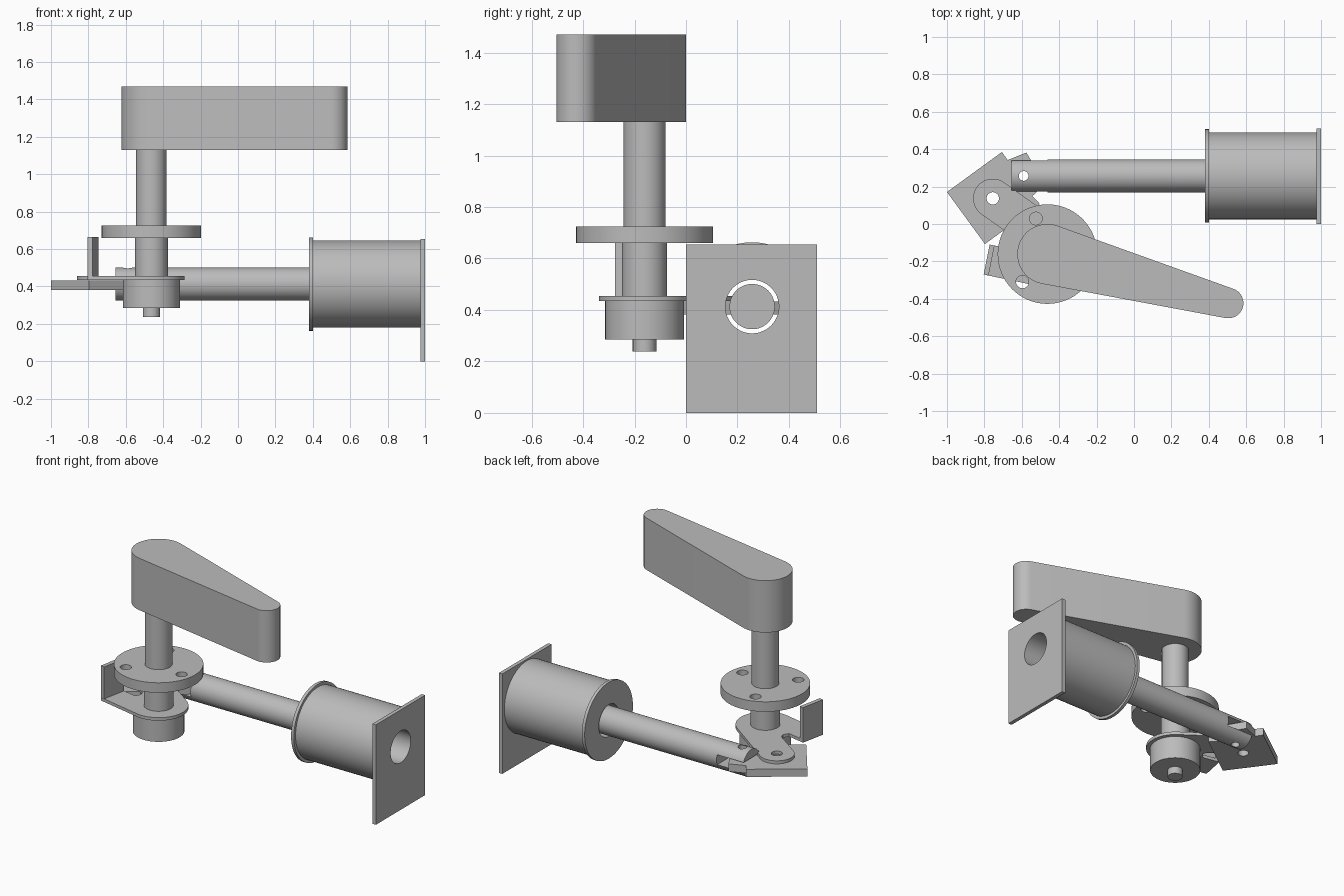
import bpy, bmesh
from math import cos, sin, radians, degrees, acos, atan2, hypot
from mathutils import Matrix, Vector

cube = bpy.data.objects.get("Cube")
if cube:
    bpy.data.objects.remove(cube, do_unlink=True)

grey = bpy.data.materials.new("Plain grey")
grey.use_nodes = True
COLOR = (0.5, 0.5, 0.5, 1)
grey.diffuse_color = COLOR
grey.node_tree.nodes["Principled BSDF"].inputs["Base Color"].default_value = COLOR


def finish(bm, name):
    bmesh.ops.recalc_face_normals(bm, faces=bm.faces)
    mesh = bpy.data.meshes.new(name)
    bm.to_mesh(mesh)
    bm.free()
    obj = bpy.data.objects.new(name, mesh)
    bpy.context.collection.objects.link(obj)
    mesh.materials.append(grey)
    return obj


def activate(obj):
    bpy.ops.object.select_all(action='DESELECT')
    obj.select_set(True)
    bpy.context.view_layer.objects.active = obj


def arc(center, r, a0, a1, n=24):
    """Points on an arc, angles in degrees."""
    return [(center[0] + r * cos(radians(a0 + (a1 - a0) * i / n)),
             center[1] + r * sin(radians(a0 + (a1 - a0) * i / n)))
            for i in range(n + 1)]


def prism(name, outline, z0, z1):
    bm = bmesh.new()
    face = bm.faces.new([bm.verts.new((x, y, z0)) for x, y in outline])
    top = bmesh.ops.extrude_face_region(bm, geom=[face])["geom"]
    bmesh.ops.translate(bm, vec=(0, 0, z1 - z0),
                        verts=[v for v in top if isinstance(v, bmesh.types.BMVert)])
    return finish(bm, name)


def cylinder(name, center, r, lo, hi, axis='Z'):
    """Cylinder from lo to hi; center holds the two other coordinates."""
    bm = bmesh.new()
    bmesh.ops.create_cone(bm, cap_ends=True, segments=64, radius1=r, radius2=r, depth=hi - lo)
    mid = (lo + hi) / 2
    if axis == 'Z':
        matrix = Matrix.Translation((center[0], center[1], mid))
    else:
        matrix = (Matrix.Translation((mid, center[0], center[1]))
                  @ Matrix.Rotation(radians(90), 4, 'Y'))
    bm.transform(matrix)
    return finish(bm, name)


def box(name, lo, hi):
    return prism(name, [(lo[0], lo[1]), (hi[0], lo[1]), (hi[0], hi[1]), (lo[0], hi[1])],
                 lo[2], hi[2])


def cut(obj, *cutters):
    for cutter in cutters:
        mod = obj.modifiers.new("Cut", 'BOOLEAN')
        mod.operation, mod.solver, mod.object = 'DIFFERENCE', 'EXACT', cutter
        activate(obj)
        bpy.ops.object.modifier_apply(modifier=mod.name)
        bpy.data.objects.remove(cutter, do_unlink=True)
    return obj


def hole(center, r):
    return cylinder("hole_cutter", center, r, 0.2, 0.9)


SHAFT = (-0.463, -0.161)     # upright axis
HINGE = (-0.755, 0.137)      # lever hinge
PIN = (-0.59, 0.257)         # plunger pin
BORE = (0.257, 0.413)        # coil axis in y, z
parts = []

# Tapered handle with rounded ends
tip, big, small = (0.504, -0.423), 0.161, 0.081
dx, dy = tip[0] - SHAFT[0], tip[1] - SHAFT[1]
aim = degrees(atan2(dy, dx))
spread = degrees(acos((big - small) / hypot(dx, dy)))
parts.append(prism("handle", arc(SHAFT, big, aim + spread, aim + 360 - spread, 40)
                   + arc(tip, small, aim - spread, aim + spread), 1.13, 1.47))

# Upright shaft, boss and bottom pin
for name, r, lo, hi in (("upper_shaft", 0.082, 0.725, 1.13), ("lower_shaft", 0.088, 0.455, 0.66),
                        ("boss", 0.153, 0.285, 0.435), ("bottom_pin", 0.046, 0.238, 0.285)):
    parts.append(cylinder(name, SHAFT, r, lo, hi))

# Mounting flange with three holes
flange = cylinder("mounting_flange", SHAFT, 0.266, 0.66, 0.725)
parts.append(cut(flange, *[hole(arc(SHAFT, 0.2, a, a, 1)[0], 0.034) for a in (108, 228, 348)]))

# Lever plate: hinge arm, notch, tab strip and disc in one outline
tab_back, tab_front = (-0.772, -0.11), (-0.804, -0.27)
lever = prism("lever_plate", arc(HINGE, 0.105, 55, 235)
              + [(-0.66, -0.058), (-0.64, -0.075), (-0.634, -0.1), (-0.655, -0.133)]
              + [tab_back, tab_front] + arc(SHAFT, 0.177, 259, 415, 36), 0.435, 0.455)
parts.append(cut(lever, hole(HINGE, 0.033)))

# Upright tab on the lever
step = Vector((0.98, -0.19)) * 0.027
parts.append(prism("lever_tab", [tab_back, tab_front, tuple(Vector(tab_front) + step),
                                 tuple(Vector(tab_back) + step)], 0.455, 0.665))

# Link plate with a tongue reaching into the plunger slot
link = prism("link_plate", [(-1.0, 0.171), (-0.797, -0.107), (-0.503, 0.107), (-0.543, 0.15),
                            (-0.51, 0.18), (-0.475, 0.21), (-0.575, 0.382), (-0.676, 0.342),
                            (-0.706, 0.385)], 0.382, 0.432)
parts.append(cut(link, hole(HINGE, 0.033), hole(PIN, 0.026)))

# Plunger rod with slotted end and pin hole
plunger = cylinder("plunger", BORE, 0.088, -0.655, 0.5, 'X')
parts.append(cut(plunger, box("slot_cutter", (-0.8, 0.1, 0.38), (-0.463, 0.45, 0.445)),
                 hole(PIN, 0.026)))


# Coil, front collar and end plate, all bored through
def bored(obj):
    parts.append(cut(obj, cylinder("bore_cutter", BORE, 0.104, 0.2, 1.2, 'X')))


bored(cylinder("coil", BORE, 0.232, 0.4, 0.975, 'X'))
bored(cylinder("coil_collar", BORE, 0.25, 0.38, 0.4, 'X'))
bored(box("end_plate", (0.975, 0.0, 0.0), (1.0, 0.51, 0.655)))

# Smooth round sides, keep crisp edges
for part in parts:
    activate(part)
    bpy.ops.object.shade_smooth_by_angle(angle=radians(30))
